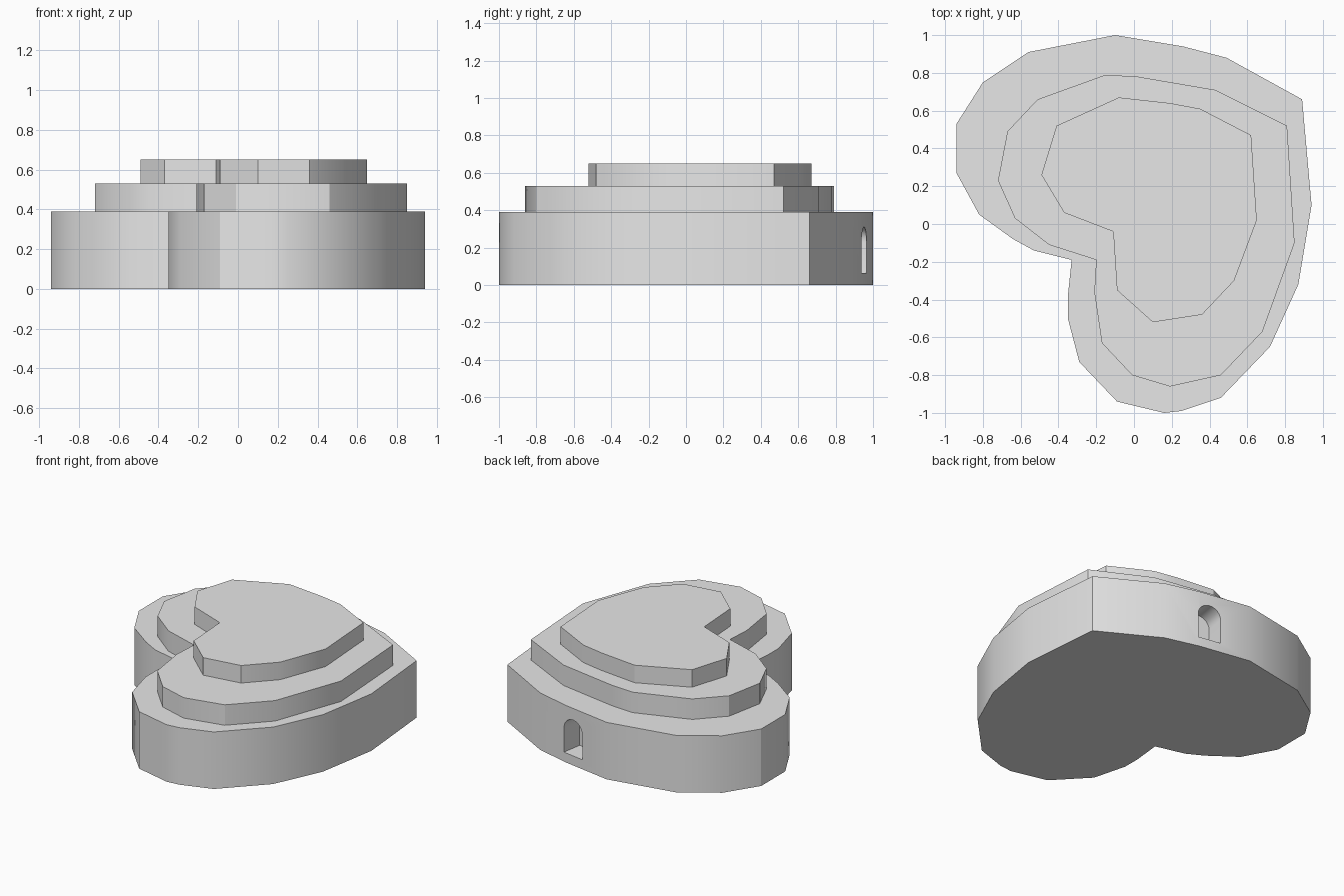
import bpy
import bmesh
import math
from mathutils import Vector

default_cube = bpy.data.objects.get("Cube")
if default_cube:
    bpy.data.objects.remove(default_cube, do_unlink=True)

# Single grey finish
grey = bpy.data.materials.new("plain_grey")
grey.use_nodes = True
grey.diffuse_color = (0.8, 0.8, 0.8, 1)
grey.node_tree.nodes["Principled BSDF"].inputs["Base Color"].default_value = grey.diffuse_color


def prism(name, outline, direction):
    """Extrude a closed outline of 3D points along a direction."""
    bm = bmesh.new()
    base = bm.faces.new([bm.verts.new(point) for point in outline])
    result = bmesh.ops.extrude_face_region(bm, geom=[base], use_keep_orig=True)
    moved = [item for item in result["geom"] if isinstance(item, bmesh.types.BMVert)]
    bmesh.ops.translate(bm, verts=moved, vec=direction)
    bmesh.ops.recalc_face_normals(bm, faces=bm.faces)
    mesh = bpy.data.meshes.new(name)
    bm.to_mesh(mesh)
    bm.free()
    mesh.materials.append(grey)
    obj = bpy.data.objects.new(name, mesh)
    bpy.context.collection.objects.link(obj)
    return obj


def tier(name, profile, bottom, top):
    """Make one upright tier from its plan profile."""
    return prism(name, [Vector((x, y, bottom)) for x, y in profile], Vector((0, 0, top - bottom)))


def make_active(obj):
    bpy.ops.object.select_all(action="DESELECT")
    obj.select_set(True)
    bpy.context.view_layer.objects.active = obj


# Plan profiles, each running clockwise from the back lobe
bottom_profile = [
    (-.1, 1), (.26, .94), (.49, .88), (.89, .66), (.94, .1), (.87, -.32),
    (.72, -.65), (.46, -.92), (.25, -.99), (.16, -1), (-.09, -.94),
    (-.29, -.73), (-.35, -.5), (-.35, -.38), (-.33, -.19), (-.53, -.14),
    (-.64, -.08), (-.82, .05), (-.94, .27), (-.94, .53), (-.8, .75), (-.56, .91),
]
middle_profile = [
    (-.15, .79), (.02, .78), (.43, .71), (.81, .52), (.85, -.1), (.68, -.57),
    (.46, -.8), (.19, -.86), (-.01, -.8), (-.17, -.63), (-.21, -.36),
    (-.2, -.19), (-.45, -.11), (-.63, .03), (-.72, .23), (-.67, .49), (-.51, .66),
]
top_profile = [
    (-.08, .67), (.19, .64), (.35, .61), (.62, .47), (.65, .02), (.53, -.3),
    (.36, -.48), (.1, -.52), (-.09, -.35), (-.11, -.04), (-.37, .06),
    (-.49, .26), (-.41, .52),
]

bottom_tier = tier("bottom_tier", bottom_profile, 0, .39)
middle_tier = tier("middle_tier", middle_profile, .39, .53)
top_tier = tier("top_tier", top_profile, .53, .65)

# Arched niche in the back wall, aligned with the wall segment it sits in
wall_start = Vector((*bottom_profile[0], 0))
wall_end = Vector((*bottom_profile[1], 0))
along = (wall_end - wall_start).normalized()
outward = Vector((-along.y, along.x, 0))
centre = wall_start.lerp(wall_end, .8)
radius, depth, overshoot = .08, .14, .1
sill, spring = .065, .23

arch = [(-radius, sill), (radius, sill)]
steps = 12
for i in range(steps + 1):
    angle = math.pi * i / steps
    arch.append((radius * math.cos(angle), spring + radius * math.sin(angle)))
inner = [centre - outward * depth + along * u + Vector((0, 0, z)) for u, z in arch]
niche_cutter = prism("niche_cutter", inner, outward * (depth + overshoot))
niche_cutter.hide_render = True

niche = bottom_tier.modifiers.new("arched_niche", "BOOLEAN")
niche.operation = "DIFFERENCE"
niche.solver = "EXACT"
niche.object = niche_cutter
make_active(bottom_tier)
bpy.ops.object.modifier_apply(modifier=niche.name)
bpy.data.objects.remove(niche_cutter, do_unlink=True)

# Soft walls with crisp rims and corners
for part in (bottom_tier, middle_tier, top_tier):
    make_active(part)
    bpy.ops.object.shade_smooth_by_angle(angle=math.radians(30))
